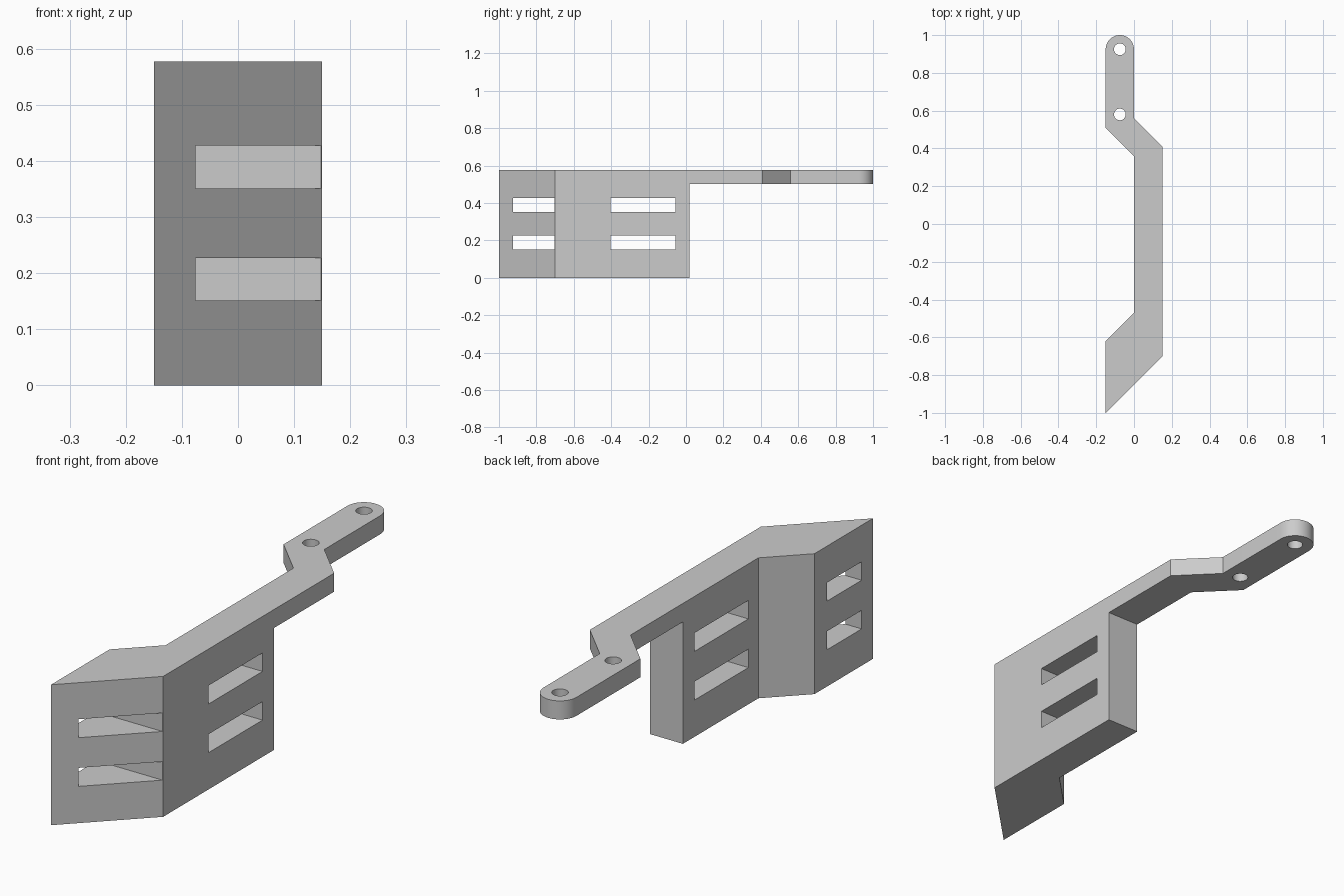
import bpy
import bmesh
from math import sin, cos, pi

cube = bpy.data.objects.get("Cube")
if cube:
    bpy.data.objects.remove(cube, do_unlink=True)

HEIGHT, ARM_BOTTOM, PLATE_END = 0.577, 0.501, 0.02
HOLE_X, HOLE_YS, END_Y, END_R = -0.075, (0.58, 0.925), 0.925, 0.075

grey = bpy.data.materials.new("plain grey")
grey.use_nodes = True
grey.diffuse_color = (0.6, 0.6, 0.6, 1)
grey.node_tree.nodes["Principled BSDF"].inputs["Base Color"].default_value = (0.6, 0.6, 0.6, 1)


def prism(name, outline, z0, z1):
    """Extrude a plan outline between two heights."""
    bm = bmesh.new()
    face = bm.faces.new([bm.verts.new((x, y, z0)) for x, y in outline])
    out = bmesh.ops.extrude_face_region(bm, geom=[face])
    verts = [v for v in out["geom"] if isinstance(v, bmesh.types.BMVert)]
    bmesh.ops.translate(bm, verts=verts, vec=(0, 0, z1 - z0))
    bmesh.ops.recalc_face_normals(bm, faces=bm.faces)
    mesh = bpy.data.meshes.new(name)
    bm.to_mesh(mesh)
    bm.free()
    mesh.materials.append(grey)
    obj = bpy.data.objects.new(name, mesh)
    bpy.context.scene.collection.objects.link(obj)
    return obj


def box(name, x0, x1, y0, y1, z0, z1):
    return prism(name, [(x0, y0), (x1, y0), (x1, y1), (x0, y1)], z0, z1)


def arc(cx, cy, r, sweep, steps):
    return [(cx + r * cos(sweep * i / steps), cy + r * sin(sweep * i / steps)) for i in range(steps)]


# Bent plan outline with a rounded arm tip
outline = [(-0.15, -1), (0.15, -0.7), (0.15, 0.41), (0, 0.56)]
outline += arc(HOLE_X, END_Y, END_R, pi, 24)
outline += [(-0.15, END_Y), (-0.15, 0.51), (0, 0.36), (0, -0.47), (-0.15, -0.62)]
bracket = prism("bent_bracket", outline, 0, HEIGHT)

# Step under the arm, then the slots and bolt holes
cutters = [box("arm_step_cutter", -0.5, 0.5, PLATE_END, 1.5, -0.5, ARM_BOTTOM)]
for z in (0.151, 0.351):
    for y0, y1 in ((-0.926, -0.702), (-0.405, -0.055)):
        cutters.append(box("slot_cutter", -0.5, 0.5, y0, y1, z, z + 0.076))
for y in HOLE_YS:
    cutters.append(prism("hole_cutter", arc(HOLE_X, y, 0.031, 2 * pi, 32), 0.3, 0.8))

for cutter in cutters:
    mod = bracket.modifiers.new(cutter.name, "BOOLEAN")
    mod.operation, mod.solver, mod.object = "DIFFERENCE", "EXACT", cutter

# Bake the cuts and drop the cutters
bpy.context.view_layer.update()
graph = bpy.context.evaluated_depsgraph_get()
result = bpy.data.meshes.new_from_object(bracket.evaluated_get(graph))
bracket.modifiers.clear()
bracket.data = result
for cutter in cutters:
    bpy.data.objects.remove(cutter, do_unlink=True)

# Smooth the round surfaces, keep the corners sharp
bpy.ops.object.select_all(action="DESELECT")
bracket.select_set(True)
bpy.context.view_layer.objects.active = bracket
bpy.ops.object.shade_smooth_by_angle(angle=pi / 6)
